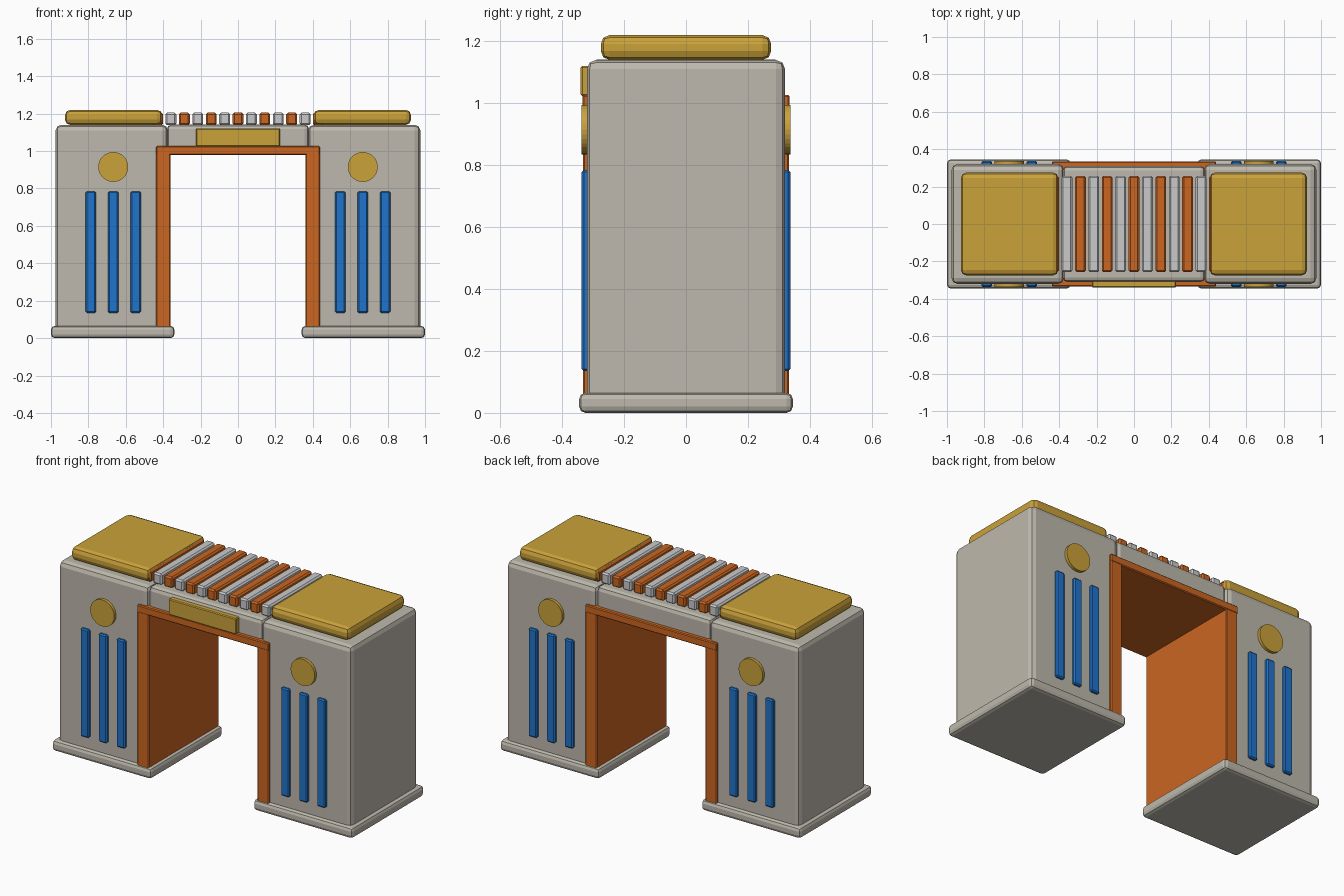
import bpy
import math

cube = bpy.data.objects.get("Cube")
if cube:
    bpy.data.objects.remove(cube, do_unlink=True)


def srgb(r, g, b):
    def lin(c):
        c /= 255
        return c / 12.92 if c <= 0.04045 else ((c + 0.055) / 1.055) ** 2.4
    return (lin(r), lin(g), lin(b), 1.0)


def material(name, colour):
    m = bpy.data.materials.new(name)
    m.use_nodes = True
    m.diffuse_color = colour
    m.node_tree.nodes["Principled BSDF"].inputs["Base Color"].default_value = colour
    return m


stone = material("warm_grey_stone", srgb(190, 185, 173))
orange = material("burnt_orange", srgb(203, 102, 33))
blue = material("bright_blue", srgb(32, 116, 204))
gold = material("gold", srgb(203, 162, 58))
silver = material("pale_silver", srgb(202, 202, 202))


def finish(name, mat, bevel, segments):
    ob = bpy.context.object
    ob.name = name
    ob.data.materials.append(mat)
    if bevel:
        mod = ob.modifiers.new("Soft edges", "BEVEL")
        mod.width = bevel
        mod.segments = segments
    return ob


def box(name, x, y, z, mat, bevel=0.0, segments=2):
    """Box from (min, max) ranges on each axis."""
    bpy.ops.mesh.primitive_cube_add(size=1, location=[sum(r) / 2 for r in (x, y, z)])
    bpy.context.object.scale = [abs(r[1] - r[0]) for r in (x, y, z)]
    bpy.ops.object.transform_apply(location=False, rotation=False, scale=True)
    return finish(name, mat, bevel, segments)


def disc(name, x, y, z, radius, depth, mat):
    bpy.ops.mesh.primitive_cylinder_add(vertices=32, radius=radius, depth=depth,
                                        location=(x, y, z),
                                        rotation=(math.pi / 2, 0, 0))
    return finish(name, mat, 0, 1)


# Two towers with plinths, roof pads and arch posts
for side, s in (("left", 1), ("right", -1)):
    def span(a, b):
        return (s * a, s * b)

    box(side + "_tower", span(0.375, 0.975), (-0.32, 0.32), (0.02, 1.14), stone, 0.03)
    box(side + "_plinth", span(0.34, 1.0), (-0.345, 0.345), (0, 0.065), stone, 0.02)
    box(side + "_roof_pad", span(0.405, 0.925), (-0.275, 0.275), (1.14, 1.22), gold, 0.028)
    box(side + "_arch_post", span(0.36, 0.438), (-0.333, 0.333), (0.01, 1.0), orange, 0.005, 1)

    # Medallions and slim windows on front and back
    for face, f in (("front", -1), ("back", 1)):
        disc(f"{side}_{face}_medallion", s * 0.667, f * 0.319, 0.915, 0.08, 0.038, gold)
        for i in range(3):
            cx = 0.547 + i * 0.12
            box(f"{side}_{face}_window_{i + 1}", span(cx - 0.028, cx + 0.028),
                (f * 0.319 - 0.018, f * 0.319 + 0.018), (0.135, 0.785), blue, 0.007, 1)

# Bridge, lintel and front plaque
box("bridge", (-0.38, 0.38), (-0.31, 0.31), (1.0, 1.142), stone, 0.025)
box("arch_lintel", (-0.438, 0.438), (-0.335, 0.335), (0.98, 1.026), orange, 0.005, 1)
box("front_plaque", (-0.225, 0.225), (-0.34, -0.3), (1.024, 1.12), gold, 0.005, 1)

# Alternating roof slats
for i in range(-6, 7):
    cx = i * 0.0717
    box(f"roof_slat_{i + 7}", (cx - 0.029, cx + 0.029), (-0.257, 0.257), (1.138, 1.205),
        silver if i % 2 else orange, 0.009, 1)
